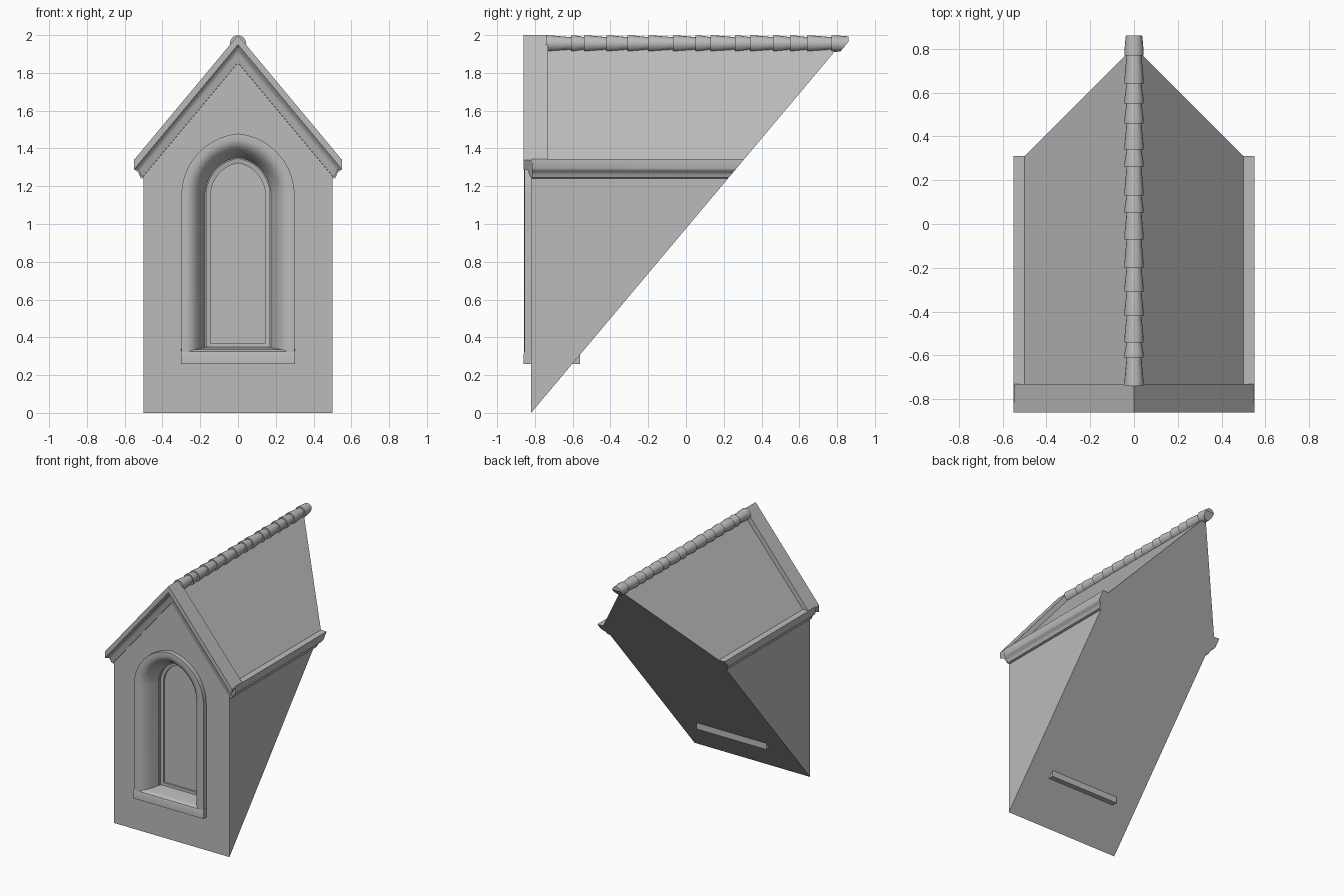
import bpy, bmesh, math
from mathutils import Vector

if "Cube" in bpy.data.objects:
    bpy.data.objects.remove(bpy.data.objects["Cube"])

grey = bpy.data.materials.new("plain grey")
grey.use_nodes = True
grey.diffuse_color = (0.5, 0.5, 0.5, 1)
grey.node_tree.nodes["Principled BSDF"].inputs["Base Color"].default_value = (0.5, 0.5, 0.5, 1)

FRONT = -0.82    # y of the front wall
LEAN = 0.84      # how far the sloping back moves in y per unit of height


def finish(name, bm, smooth=None):
    bmesh.ops.remove_doubles(bm, verts=bm.verts, dist=1e-5)
    bmesh.ops.recalc_face_normals(bm, faces=bm.faces)
    mesh = bpy.data.meshes.new(name)
    bm.to_mesh(mesh)
    bm.free()
    mesh.materials.append(grey)
    obj = bpy.data.objects.new(name, mesh)
    bpy.context.collection.objects.link(obj)
    if smooth:
        bpy.ops.object.select_all(action='DESELECT')
        bpy.context.view_layer.objects.active = obj
        obj.select_set(True)
        bpy.ops.object.shade_smooth_by_angle(angle=math.radians(smooth))
    return obj


def loft(bm, rings, closed=True, caps=True):
    """Skin a list of equal-length rings of points."""
    rows = [[bm.verts.new(p) for p in ring] for ring in rings]
    n = len(rows[0])
    for a, b in zip(rows, rows[1:]):
        for i in range(n if closed else n - 1):
            j = (i + 1) % n
            bm.faces.new((a[i], a[j], b[j], b[i]))
    if caps:
        bm.faces.new(rows[0])
        bm.faces.new(rows[-1])


def cut_back(bm, shift=0.0):
    """Trim everything behind the sloping back plane and close the cut."""
    res = bmesh.ops.bisect_plane(
        bm, geom=bm.verts[:] + bm.edges[:] + bm.faces[:],
        plane_co=(0, FRONT + shift, 0), plane_no=(0, 1, -LEAN), clear_outer=True)
    edges = [e for e in res["geom_cut"] if isinstance(e, bmesh.types.BMEdge)]
    bmesh.ops.holes_fill(bm, edges=edges, sides=0)


def arch(w, y, base=0.28, spring=1.15, lean=0.03, steps=10):
    """Pointed arch outline of half width w, running from left foot to right foot."""
    r = w + lean
    end = math.acos(lean / r)
    half = [(w, base)]
    for i in range(steps + 1):
        t = end * i / steps
        half.append((r * math.cos(t) - lean, spring + r * math.sin(t)))
    pts = half + [(-x, z) for x, z in reversed(half[:-1])]
    return [Vector((x, y, z)) for x, z in pts]


# Walls and roof: gabled profile, trimmed by the sloping back
gable = [(-0.5, 0), (0.5, 0), (0.5, 1.345), (0, 1.94), (-0.5, 1.345)]
bm = bmesh.new()
loft(bm, [[(x, y, z) for x, z in gable] for y in (FRONT, 1.2)])
cut_back(bm)
house = finish("gabled_body", bm)

# Window opening
bm = bmesh.new()
loft(bm, [arch(0.27, y) for y in (-1.0, -0.70)])
cutter = finish("window_cutter", bm)
cutter.hide_render = True
mod = house.modifiers.new("window opening", 'BOOLEAN')
mod.object = cutter
mod.solver = 'EXACT'
bpy.context.view_layer.objects.active = house
bpy.ops.object.modifier_apply(modifier=mod.name)
bpy.data.objects.remove(cutter)

# Coved window surround
section = [(0.30, -0.81), (0.30, -0.855), (0.27, -0.857), (0.245, -0.85), (0.222, -0.83),
           (0.203, -0.80), (0.188, -0.77), (0.175, -0.735), (0.168, -0.735),
           (0.168, -0.72), (0.145, -0.715), (0.145, -0.695)]
bm = bmesh.new()
loft(bm, [arch(w, y) for w, y in section], closed=False, caps=False)
surround = finish("window_surround", bm, 35)

# Bottom rail of the window frame
bm = bmesh.new()
loft(bm, [[(x, -0.69, 0.33), (x, -0.715, 0.33), (x, -0.715, 0.37), (x, -0.69, 0.37)]
          for x in (-0.16, 0.16)])
finish("window_bottom_rail", bm)

# Sill running through to the back
sill = [(-0.56, 0.26), (-0.86, 0.26), (-0.86, 0.31), (-0.855, 0.325), (-0.84, 0.335),
        (-0.82, 0.338), (-0.70, 0.35), (-0.56, 0.35)]
bm = bmesh.new()
loft(bm, [[(x, y, z) for y, z in sill] for x in (-0.303, 0.303)])
finish("window_sill", bm, 35)

# Eaves mouldings along both sides
eave = [(0.48, 1.345), (0.55, 1.345), (0.55, 1.295), (0.543, 1.283), (0.53, 1.275),
        (0.523, 1.262), (0.517, 1.245), (0.505, 1.24), (0.48, 1.24)]
for side, label in ((1, "left"), (-1, "right")):
    bm = bmesh.new()
    loft(bm, [[(side * x, y, z) for x, z in eave] for y in (-0.815, 1.0)])
    cut_back(bm)
    finish(label + "_eaves_moulding", bm, 35)

# Gable moulding: (drop below the top slope, y, half width at the foot)
rake = [(0, -0.73, 0.55), (0, -0.86, 0.55), (0.05, -0.86, 0.55), (0.06, -0.853, 0.543),
        (0.075, -0.84, 0.53), (0.095, -0.835, 0.523), (0.12, -0.83, 0.517),
        (0.145, -0.825, 0.505), (0.15, -0.81, 0.5), (0.15, -0.73, 0.5)]
bm = bmesh.new()
loft(bm, [[(s * w, y, 2.0 - d - 1.2 * abs(s * w)) for d, y, w in rake] for s in (-1, 0, 1)])
finish("gable_moulding", bm, 35)

# Ridge tiles: overlapping tapered barrels, wide end to the front
joints = [-0.74, -0.61, -0.54, -0.42, -0.31, -0.20, -0.07, 0.05, 0.13,
          0.26, 0.34, 0.46, 0.55, 0.64, 0.77, 0.86]
for k, (a, b) in enumerate(zip(joints, joints[1:])):
    last = k == len(joints) - 2
    bm = bmesh.new()
    rings = []
    for y, r in ((a, 0.044), (a + 0.02, 0.044), (b, 0.038 if last else 0.034)):
        rings.append([(r * math.cos(i * math.tau / 16), y, 1.955 + r * math.sin(i * math.tau / 16))
                      for i in range(16)])
    loft(bm, rings)
    if last:
        cut_back(bm, 0.03)
    finish("ridge_tile_%02d" % (k + 1), bm, 40)
